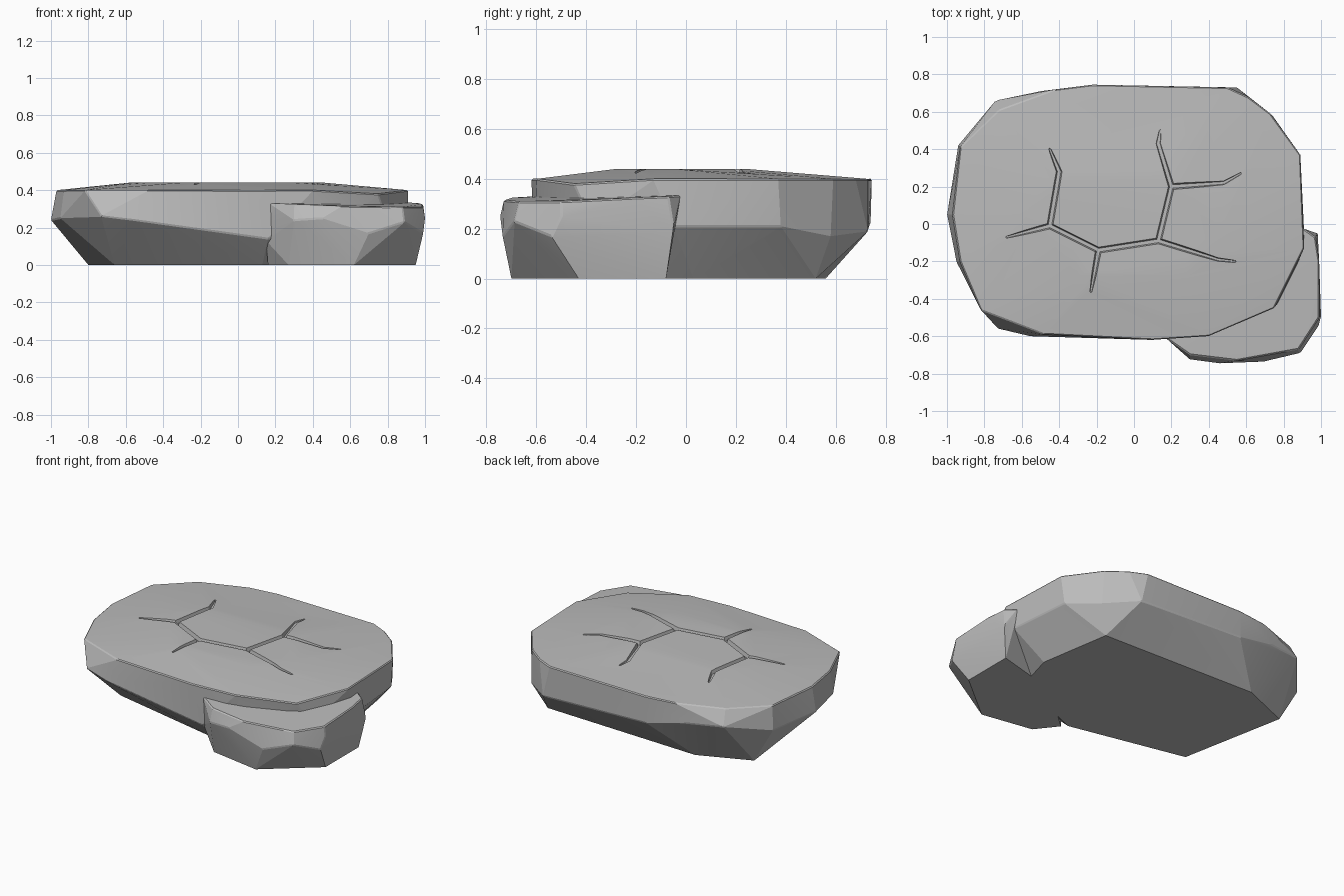
import bpy, bmesh, math
from mathutils import Vector

if "Cube" in bpy.data.objects:
    bpy.data.objects.remove(bpy.data.objects["Cube"])

stone = bpy.data.materials.new("stone_grey")
stone.use_nodes = True
grey = (0.5, 0.5, 0.5, 1)
stone.diffuse_color = grey
bsdf = stone.node_tree.nodes["Principled BSDF"]
bsdf.inputs["Base Color"].default_value = grey
bsdf.inputs["Roughness"].default_value = 0.9


def hull(bm, points):
    """Wrap a convex shell around the points."""
    verts = [bm.verts.new(p) for p in points]
    res = bmesh.ops.convex_hull(bm, input=verts)
    junk = {g for g in res["geom_interior"] + res["geom_unused"]
            if isinstance(g, bmesh.types.BMVert)}
    bmesh.ops.delete(bm, geom=list(junk), context="VERTS")


def finish(name, bm):
    mesh = bpy.data.meshes.new(name)
    bmesh.ops.recalc_face_normals(bm, faces=bm.faces)
    bm.to_mesh(mesh)
    bm.free()
    mesh.materials.append(stone)
    ob = bpy.data.objects.new(name, mesh)
    bpy.context.collection.objects.link(ob)
    return ob


def rock(name, points):
    """Chipped stone with slightly worn edges."""
    bm = bmesh.new()
    hull(bm, points)
    bmesh.ops.dissolve_limit(bm, angle_limit=math.radians(2),
                             verts=bm.verts, edges=bm.edges)
    sharp = [e for e in bm.edges if e.calc_face_angle(0) > math.radians(30)
             and min(v.co.z for v in e.verts) > 0.1]
    bmesh.ops.bevel(bm, geom=sharp, offset=0.006, segments=1, affect="EDGES",
                    clamp_overlap=True)
    return finish(name, bm)


def smooth(ob):
    bpy.ops.object.select_all(action="DESELECT")
    ob.select_set(True)
    bpy.context.view_layer.objects.active = ob
    bpy.ops.object.shade_smooth_by_angle(angle=math.radians(12))


# Main slab: crown, rim, widest ring and base
crown = [(-.3, -.28), (.28, -.28), (.46, -.05), (.25, .24), (-.45, .24), (-.58, .08)]
rim = [(-.93, .41), (-.72, .61), (-.42, .72), (-.22, .745), (.5, .73), (.61, .68),
       (.73, .59), (.89, .37), (.91, -.13), (.4, -.6), (.1, -.62),
       (-.48, -.59), (-.82, -.46), (-.93, -.2), (-.97, .05)]
waist = [(-1, .05, .24), (-.95, -.2, .25), (-.73, -.56, .26), (-.56, -.6, .24),
         (.16, -.61, .14), (.55, -.52, .2), (.8, -.38, .22), (.91, -.05, .21),
         (.87, .38, .21), (.74, .58, .17), (.55, .73, .19), (-.22, .74, .22),
         (-.5, .71, .28), (-.74, .66, .3), (-.94, .42, .24)]
base = [(.66, .52), (-.46, .56), (-.8, .42), (-.66, -.3), (.13, -.47),
        (.66, -.25), (.74, .03)]
slab = rock("stone_slab",
            [(x, y, .44) for x, y in crown] + [(x, y, .4) for x, y in rim]
            + [(.75, -.45, .38)] + waist + [(x, y, 0) for x, y in base])

# Small side stone leaning against the front corner
top = [(.17, -.61, .33), (.3, -.7, .325), (.55, -.73, .315), (.88, -.67, .31),
       (.99, -.5, .31), (.99, -.2, .325), (.97, -.07, .33), (.9, -.02, .335),
       (.5, -.2, .335), (.2, -.45, .335)]
sides = [(.15, -.58, .13), (.3, -.725, .24), (.45, -.745, .25), (.7, -.735, .17),
         (.89, -.69, .23), (.99, -.54, .17), (1, -.5, .25), (.985, -.05, .2)]
foot = [(.95, -.08), (.95, -.43), (.62, -.7), (.27, -.64), (.16, -.5), (.5, -.2)]
side_stone = rock("side_stone", top + sides + [(x, y, 0) for x, y in foot])

# Cracks: branching grooves, each path narrowing where it ends
W, T = 0.019, 0.008
a, b, c, d = (-.45, -.01), (-.19, -.14), (.13, -.09), (.2, .2)
paths = [
    [(a, W), (b, W), (c, W), (d, W)],
    [(a, W), ((-.4, .28), W), ((-.45, .4), T)],
    [(a, W), ((-.68, -.07), T)],
    [(b, W), ((-.23, -.36), T)],
    [(c, W), ((.45, -.19), .012), ((.54, -.2), T)],
    [(d, W), ((.13, .43), W), ((.14, .5), T)],
    [(d, W), ((.48, .22), .014), ((.57, .27), T)],
]


def groove_end(p, width):
    floor = 0.415 if width == W else 0.412
    return [Vector((p[0] + r * math.cos(i * math.pi / 4),
                    p[1] + r * math.sin(i * math.pi / 4), z))
            for r, z in ((width * .5, floor), (width * 1.2, .465)) for i in range(8)]


bm = bmesh.new()
for path in paths:
    for (p, wp), (q, wq) in zip(path, path[1:]):
        hull(bm, groove_end(p, wp) + groove_end(q, wq))
cutter = finish("crack_cutter", bm)
cutter.hide_render = True

cut = slab.modifiers.new("cracks", "BOOLEAN")
cut.operation = "DIFFERENCE"
cut.solver = "EXACT"
cut.use_self = True
cut.object = cutter
bpy.context.view_layer.objects.active = slab
bpy.ops.object.modifier_apply(modifier=cut.name)
bpy.data.objects.remove(cutter)

for ob in (slab, side_stone):
    smooth(ob)
